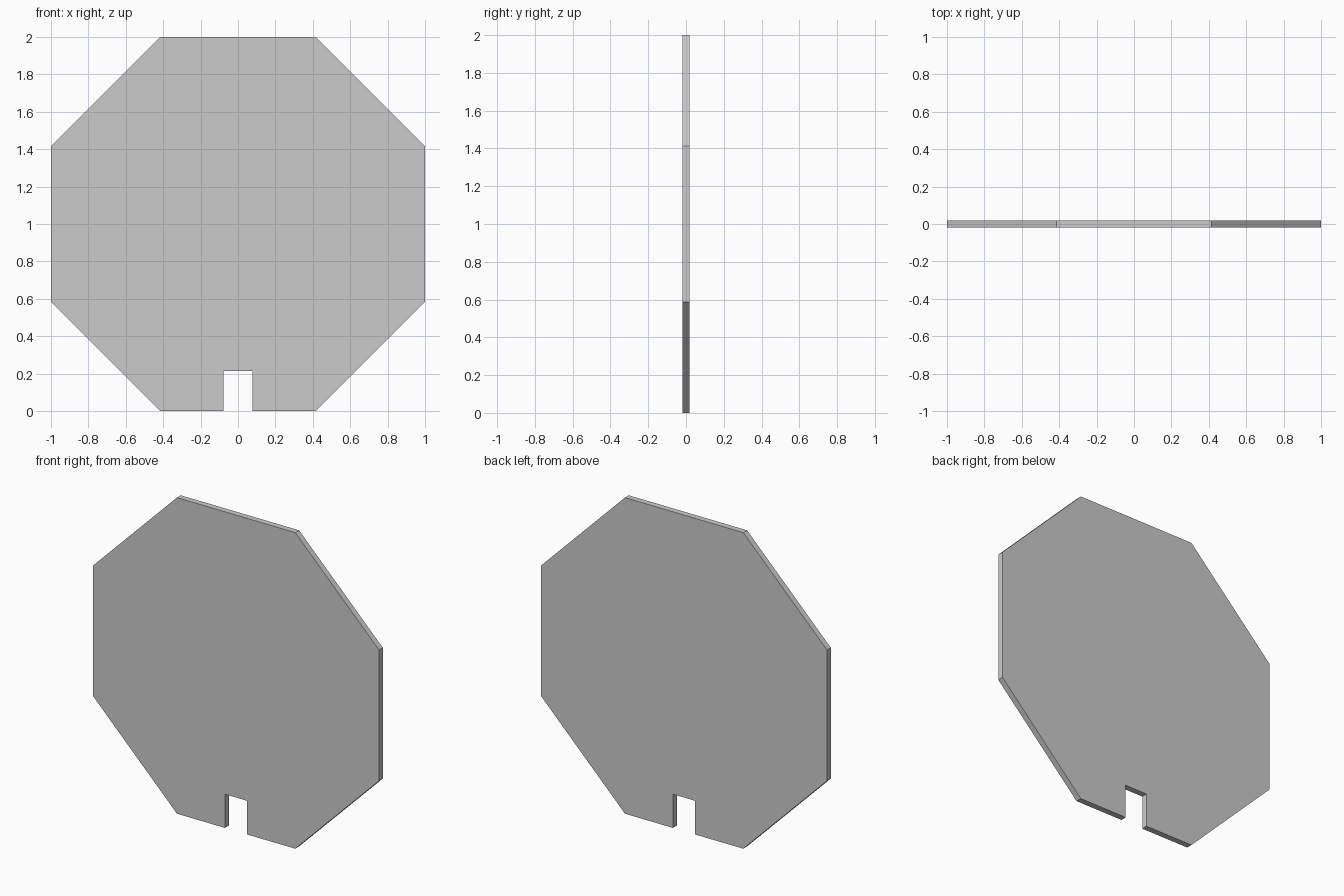
import bpy, bmesh, math

if "Cube" in bpy.data.objects:
    bpy.data.objects.remove(bpy.data.objects["Cube"])

HALF_T = 0.019           # half thickness
SLOT_W, SLOT_H = 0.078, 0.213  # slot half width and height

# Octagon outline, starting at the lower right corner and running counter-clockwise
R = 1 / math.cos(math.pi / 8)
outline = []
for i in range(8):
    a = math.radians(-67.5 + 45 * i)
    outline.append((R * math.cos(a), 1 + R * math.sin(a)))

# Slot cut into the bottom edge
outline += [(-SLOT_W, 0), (-SLOT_W, SLOT_H), (SLOT_W, SLOT_H), (SLOT_W, 0)]

# Extrude the outline into a thin plate
bm = bmesh.new()
face = bm.faces.new([bm.verts.new((x, -HALF_T, z)) for x, z in outline])
ext = bmesh.ops.extrude_face_region(bm, geom=[face], use_keep_orig=True)
moved = [g for g in ext["geom"] if isinstance(g, bmesh.types.BMVert)]
bmesh.ops.translate(bm, verts=moved, vec=(0, 2 * HALF_T, 0))
bmesh.ops.recalc_face_normals(bm, faces=bm.faces)

mesh = bpy.data.meshes.new("slotted_octagon_plate")
bm.to_mesh(mesh)
bm.free()
plate = bpy.data.objects.new("slotted_octagon_plate", mesh)
bpy.context.collection.objects.link(plate)
